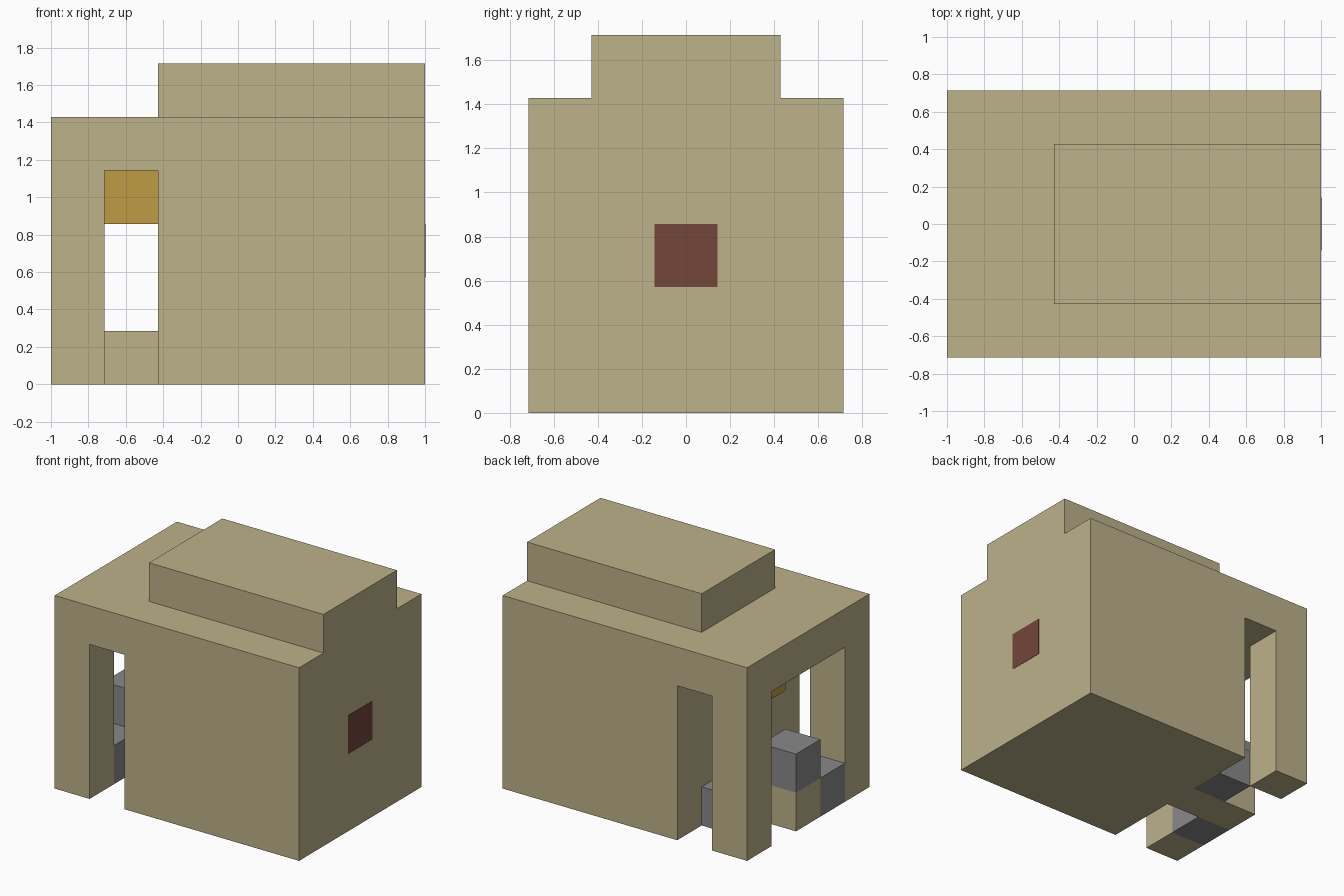
import bpy
import bmesh

B = 2 / 7  # one building block; the model is 7 x 5 x 6 blocks

cube = bpy.data.objects.get("Cube")
if cube:
    bpy.data.objects.remove(cube, do_unlink=True)


def material(name, rgb):
    mat = bpy.data.materials.new(name)
    mat.use_nodes = True
    color = (*rgb, 1)
    mat.diffuse_color = color
    mat.node_tree.nodes["Principled BSDF"].inputs["Base Color"].default_value = color
    return mat


sand = material("sand", (0.509, 0.445, 0.258))
grey = material("grey", (0.25, 0.25, 0.25))
gold = material("gold", (0.521, 0.328, 0.058))
red = material("dark_red", (0.174, 0.061, 0.042))


def place(x, y, z):
    """Block coordinates to model coordinates."""
    return ((x - 3.5) * B, (y - 2.5) * B, z * B)


def prism(name, mat, profile, x0, x1):
    """Extrude a (y, z) profile along x, in block units."""
    bm = bmesh.new()
    face = bm.faces.new([bm.verts.new(place(x0, y, z)) for y, z in profile])
    moved = bmesh.ops.extrude_face_region(bm, geom=[face])["geom"]
    verts = [g for g in moved if isinstance(g, bmesh.types.BMVert)]
    bmesh.ops.translate(bm, verts=verts, vec=((x1 - x0) * B, 0, 0))
    bmesh.ops.recalc_face_normals(bm, faces=bm.faces)
    mesh = bpy.data.meshes.new(name)
    bm.to_mesh(mesh)
    bm.free()
    mesh.materials.append(mat)
    obj = bpy.data.objects.new(name, mesh)
    bpy.context.collection.objects.link(obj)
    return obj


def block(name, mat, x, y, z):
    """Box from (start, end) pairs in block units."""
    prism(name, mat, [(y[0], z[0]), (y[1], z[0]), (y[1], z[1]), (y[0], z[1])], *x)


# Solid hall with its raised roof
prism("main_hall", sand, [(0, 0), (5, 0), (5, 5), (4, 5), (4, 6), (1, 6), (1, 5), (0, 5)], 2, 7)

# Open porch: canopy, two corner posts and a floor strip
block("porch_canopy", sand, (0, 2), (0, 5), (4, 5))
for name, y in (("front_post", 0), ("back_post", 4)):
    block(name, sand, (0, 1), (y, y + 1), (0, 4))
block("porch_floor", sand, (0, 2), (2, 3), (0, 1))

# Grey blocks in the porch
block("front_grey_block", grey, (0, 1), (1, 2), (0, 1))
block("upper_grey_block", grey, (0, 1), (2, 3), (1, 2))
block("back_grey_block", grey, (1, 2), (3, 4), (0, 1))

# Hanging lamp and wall panel
block("ceiling_lamp", gold, (1, 2), (2, 3), (3, 4))
block("wall_panel", red, (6.99, 7.008), (2, 3), (2, 3))
